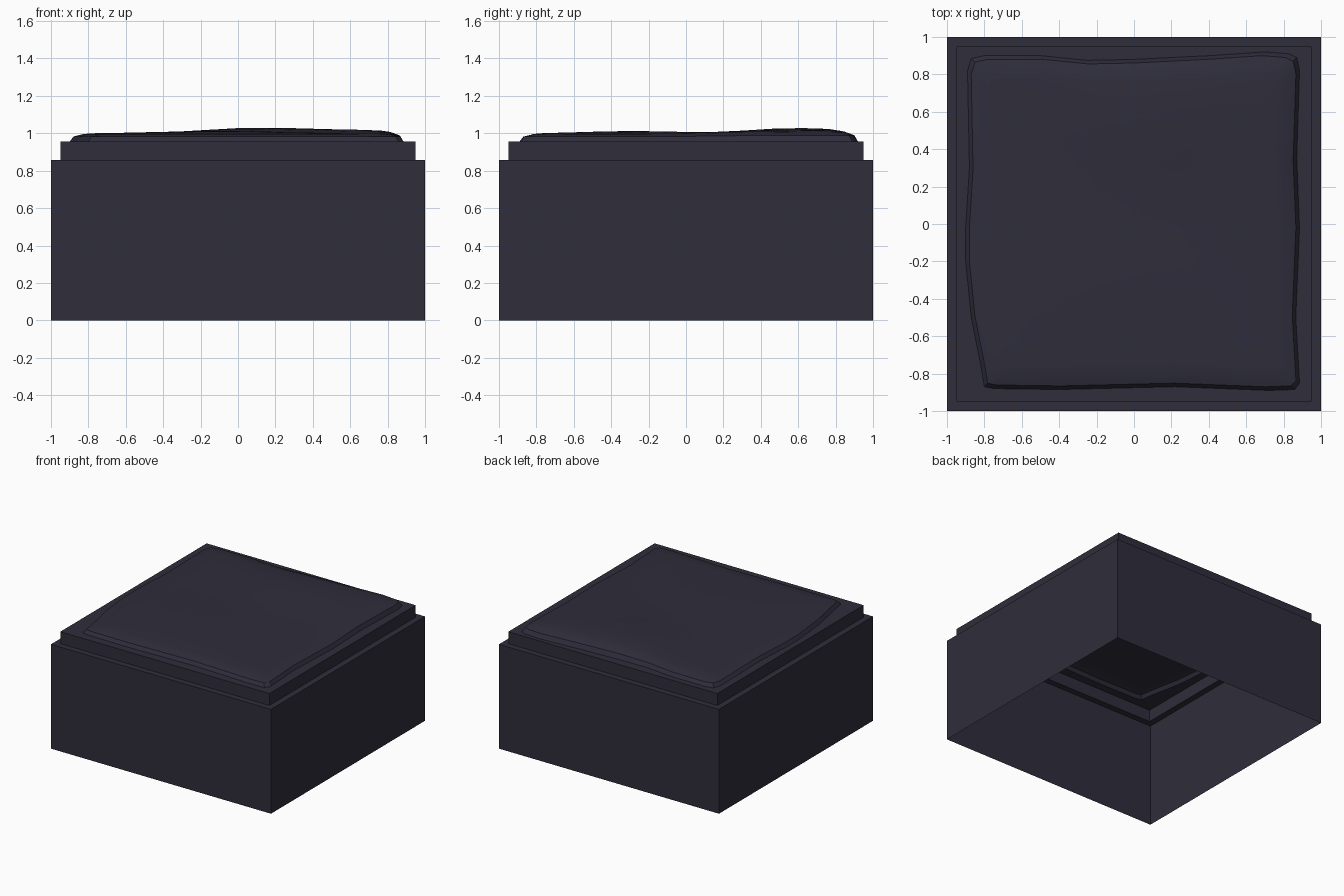
import bpy, bmesh, math
from mathutils import Vector

if "Cube" in bpy.data.objects:
    bpy.data.objects.remove(bpy.data.objects["Cube"])

slate = bpy.data.materials.new("dark slate")
slate.diffuse_color = (0.028, 0.026, 0.043, 1)
slate.use_nodes = True
slate.node_tree.nodes["Principled BSDF"].inputs["Base Color"].default_value = slate.diffuse_color

# irregular outline of the worn slab on top, counter-clockwise from front left
OUTLINE = [(-.80, -.87), (-.75, -.88), (-.40, -.885), (.22, -.87), (.72, -.89), (.86, -.885),
           (.885, -.85), (.865, -.50), (.885, -.02), (.87, .35), (.885, .82), (.87, .89),
           (.83, .91), (.70, .92), (.40, .90), (0, .88), (-.25, .875), (-.50, .90), (-.80, .90),
           (-.87, .885), (-.89, .82), (-.88, .30), (-.90, -.02), (-.90, -.20), (-.87, -.50), (-.82, -.75)]
SQUARE = [(-1, -1), (1, -1), (1, 1), (-1, 1)]


def bump(x, y, cx, cy, sx, sy):
    return math.exp(-((x - cx) / sx) ** 2 - ((y - cy) / sy) ** 2)


def height(x, y):
    # gentle swells across the slab
    return .998 + .032 * bump(x, y, .12, .62, .42, .36) + .014 * bump(x, y, -.1, -.3, .5, .4) \
        + .015 * bump(x, y, .7, .6, .3, .5)


def finish(name, bm, angle):
    bmesh.ops.recalc_face_normals(bm, faces=bm.faces)
    # open shells: make sure the outside faces up and outward
    if sum(f.normal.z * f.calc_area() for f in bm.faces) < 0:
        bmesh.ops.reverse_faces(bm, faces=bm.faces)
    me = bpy.data.meshes.new(name)
    bm.to_mesh(me)
    bm.free()
    ob = bpy.data.objects.new(name, me)
    bpy.context.collection.objects.link(ob)
    me.materials.append(slate)
    if angle:
        for p in me.polygons:
            p.use_smooth = True
        me.set_sharp_from_angle(angle=math.radians(angle))
    return ob


def bridge(bm, a, b):
    n = len(a)
    for i in range(n):
        j = (i + 1) % n
        bm.faces.new((a[i], a[j], b[j], b[i]))


# open-bottomed stepped block, with a hole in its top under the slab
bm = bmesh.new()
rings = [[bm.verts.new((x * s, y * s, z)) for x, y in SQUARE]
         for s, z in ((1, 0), (1, .857), (.95, .857), (.95, .955))]
for a, b in zip(rings, rings[1:]):
    bridge(bm, a, b)
hole = [bm.verts.new((x, y, .955)) for x, y in OUTLINE]
edges = [bm.edges.new((hole[i - 1], hole[i])) for i in range(len(hole))]
edges += [bm.edges.get((rings[-1][i - 1], rings[-1][i])) for i in range(4)]
bmesh.ops.triangle_fill(bm, edges=edges, use_beauty=True, normal=Vector((0, 0, 1)))
finish("stepped_block", bm, 0)

# worn slab: steep rim, rounded shoulder, wavy top
bm = bmesh.new()
prev = None
for s, k in ((1, 0), (.978, .62), (.92, .92), (.86, 1), (.7, 1), (.52, 1), (.34, 1), (.17, 1)):
    ring = []
    for x, y in OUTLINE:
        px, py = x * s, y * s
        ring.append(bm.verts.new((px, py, .955 + k * (height(px, py) - .955))))
    if prev:
        bridge(bm, prev, ring)
    prev = ring
c = bm.verts.new((0, 0, height(0, 0)))
for i in range(len(prev)):
    bm.faces.new((prev[i - 1], prev[i], c))
finish("worn_top_slab", bm, 28)
